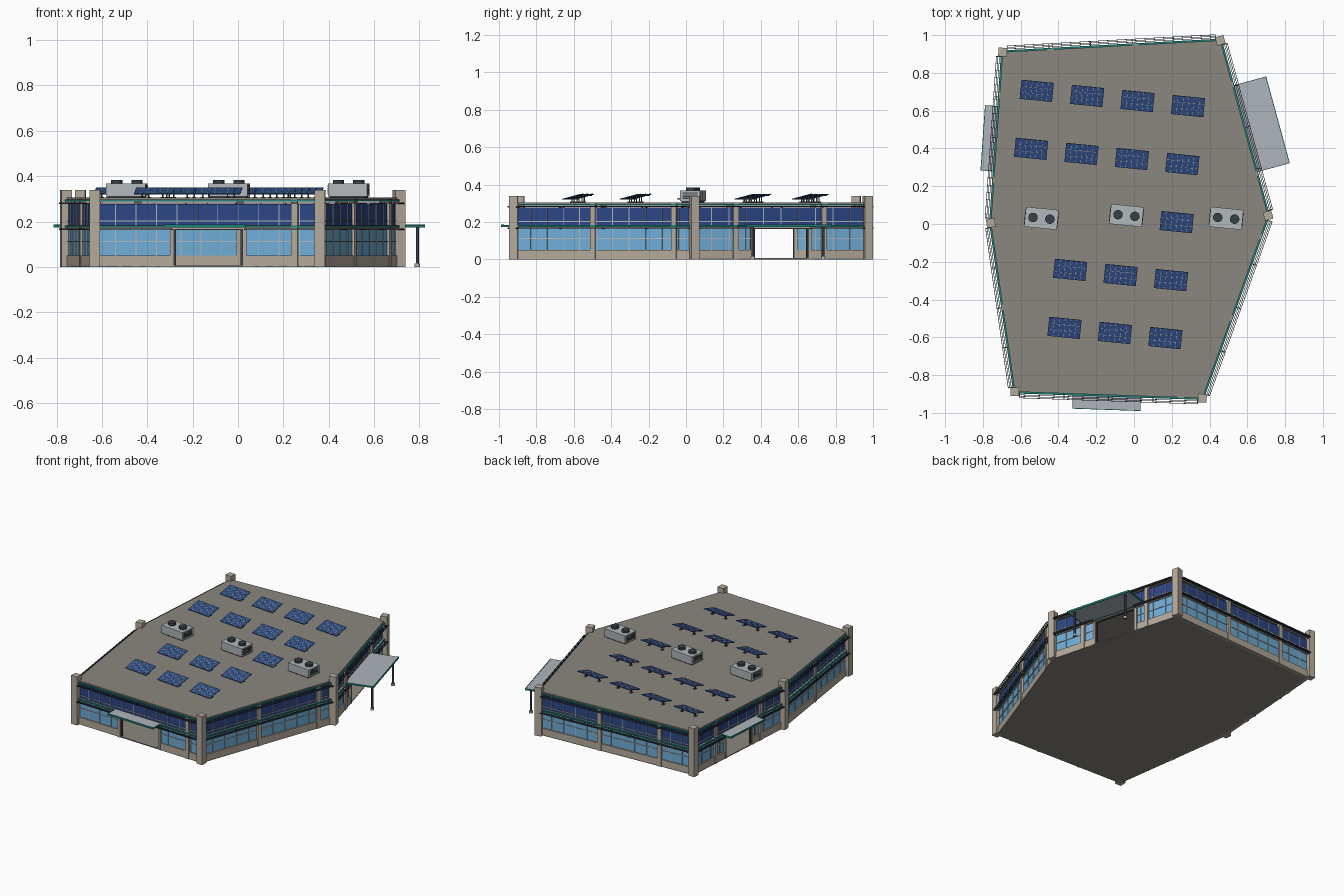
import bpy, bmesh
from math import radians
from mathutils import Matrix, Vector

cube = bpy.data.objects.get("Cube")
if cube:
    bpy.data.objects.remove(cube, do_unlink=True)


def material(name, r, g, b):
    m = bpy.data.materials.new(name)
    m.use_nodes = True
    m.diffuse_color = (r, g, b, 1)
    m.node_tree.nodes["Principled BSDF"].inputs["Base Color"].default_value = (r, g, b, 1)
    return m


STONE = material("tan stone", .46, .40, .33)
ROOF = material("roof grey", .26, .24, .21)
DARK = material("dark metal", .04, .05, .065)
TEAL = material("teal trim", .01, .22, .19)
SKY = material("sky blue glass", .16, .42, .68)
NAVY = material("navy glass", .025, .06, .24)
FRAME = material("light frame", .45, .48, .50)
CANOPY = material("canopy panel", .42, .46, .50)
SOLAR = material("solar blue", .03, .08, .24)


def finish(name, bm, mat, smooth=False):
    bmesh.ops.recalc_face_normals(bm, faces=bm.faces)
    me = bpy.data.meshes.new(name)
    bm.to_mesh(me)
    bm.free()
    me.materials.append(mat)
    ob = bpy.data.objects.new(name, me)
    bpy.context.collection.objects.link(ob)
    if smooth:
        bpy.context.view_layer.objects.active = ob
        ob.select_set(True)
        bpy.ops.object.shade_smooth_by_angle()
        ob.select_set(False)
    return ob


def add_box(bm, frame, x0, x1, y0, y1, z0, z1):
    mid = Matrix.Translation(((x0 + x1) / 2, (y0 + y1) / 2, (z0 + z1) / 2))
    size = Matrix.Diagonal((x1 - x0, y1 - y0, z1 - z0, 1))
    bmesh.ops.create_cube(bm, size=1, matrix=frame @ mid @ size)


def add_cylinder(bm, frame, x, y, z0, z1, r, sides=16):
    bmesh.ops.create_cone(bm, cap_ends=True, segments=sides, radius1=r, radius2=r, depth=z1 - z0,
                          matrix=frame @ Matrix.Translation((x, y, (z0 + z1) / 2)))


def slab(name, mat, z0, z1, ring=0):
    """Footprint polygon extruded upward, or only its rim when ring is set."""
    bm = bmesh.new()
    face = bm.faces.new([bm.verts.new((p.x, p.y, z0)) for p in CORNERS])
    if ring:
        bmesh.ops.inset_region(bm, faces=[face], thickness=ring, use_even_offset=True)
        bmesh.ops.delete(bm, geom=[face], context='FACES_ONLY')
    geo = bmesh.ops.extrude_face_region(bm, geom=bm.faces[:])["geom"]
    up = [v for v in geo if isinstance(v, bmesh.types.BMVert)]
    bmesh.ops.translate(bm, verts=up, vec=(0, 0, z1 - z0))
    return finish(name, bm, mat)


# Footprint, counterclockwise from the front corner on the -x side
CORNERS = [Vector(p) for p in ((-.631, -.888), (.362, -.922), (.71, .045),
                               (.457, .972), (-.695, .91), (-.758, .005))]
NAMES = ("front", "right_front", "right_back", "back", "left_back", "left_front")
PILASTERS = ((.88,), (.45, .91), (.23, .72), (.45, .9), (.23, .68), (.45,))
# Per entry: opening start and end, canopy start and end, canopy depth
ENTRIES = {"front": (.34, .66, .31, .665, .075),
           "right_back": (.32, .64, .24, .71, .18),
           "left_back": (.32, .60, .29, .63, .07)}

# Floor, roof and parapet
slab("floor_slab", ROOF, 0, .006)
slab("roof_slab", ROOF, .293, .305)
slab("parapet", STONE, .275, .336, .022)
slab("parapet_cap", DARK, .336, .345, .029)


def facade(name, a, b, pilasters):
    d = (b - a).normalized()
    length = (b - a).length
    # Local x runs along the wall, local y points outward
    frame = Matrix(((d.x, d.y, 0, a.x), (d.y, -d.x, 0, a.y), (0, 0, 1, 0), (0, 0, 0, 1)))
    entry = ENTRIES.get(name)
    full = [(0, length)]
    lower = [(0, entry[0]), (entry[1], length)] if entry else full
    parts = {}

    def put(part, mat, *dims):
        bm = parts.setdefault(part, (bmesh.new(), mat))[0]
        add_box(bm, frame, *dims)

    # Solid bands and glazing strips
    for s0, s1 in lower:
        put("plinth", STONE, s0, s1, -.02, 0, 0, .05)
        put("lower_glass", SKY, s0, s1, -.014, -.008, .05, .17)
        put("lower_frames", FRAME, s0, s1, -.016, -.004, .109, .113)
    put("spandrel", STONE, 0, length, -.02, 0, .168, .184)
    put("upper_glass", NAVY, 0, length, -.014, -.008, .184, .277)
    put("upper_frames", FRAME, 0, length, -.016, -.004, .2, .204)

    # Vertical mullions
    n = round(length / .092)
    for i in range(1, n):
        s = length * i / n
        put("upper_frames", FRAME, s - .002, s + .002, -.016, -.004, .184, .277)
        if any(s0 < s < s1 for s0, s1 in lower):
            put("lower_frames", FRAME, s - .002, s + .002, -.016, -.004, .05, .17)

    # Pilasters between bays
    for s in pilasters:
        put("pilasters", STONE, s - .015, s + .015, -.022, .004, 0, .3)

    # Teal strips with slatted sunshades
    for z, spans in ((.29, full), (.176, lower)):
        put("trim", TEAL, .02, length - .02, 0, .009, z - .002, z + .007)
        for s0, s1 in spans:
            s0, s1 = max(s0, .025), min(s1, length - .025)
            for y in (.014, .022, .030):
                put("sunshade", DARK, s0, s1, y, y + .003, z - .011, z - .006)
            count = max(1, round((s1 - s0) / .22))
            for i in range(count + 1):
                s = s0 + (s1 - s0) * i / count
                put("sunshade", DARK, s - .002, s + .002, 0, .033, z - .013, z - .009)

    # Entry frame, canopy and its posts
    if entry:
        o0, o1, c0, c1, depth = entry
        for s in (o0, o1):
            put("entry_jambs", STONE, s - .009, s + .009, -.024, .004, 0, .17)
        put("door_frame", DARK, o0, o1, -.016, -.006, .162, .168)
        for s in (o0 + .013, o1 - .013):
            put("door_frame", DARK, s - .004, s + .004, -.016, -.006, 0, .165)
        put("canopy", CANOPY, c0, c1, 0, depth, .175, .184)
        put("canopy_edge", TEAL, c0 - .003, c1 + .003, depth, depth + .004, .173, .186)
        for s in (c0, c1):
            put("canopy_edge", TEAL, s - .003, s + .003, 0, depth, .173, .1835)
        if depth > .1:
            posts, feet = bmesh.new(), bmesh.new()
            for s in (c0 + .04, c1 - .04):
                add_cylinder(posts, frame, s, depth - .02, 0, .175, .007)
                add_cylinder(feet, frame, s, depth - .02, 0, .014, .012)
            finish(name + "_canopy_posts", posts, DARK, True)
            finish(name + "_canopy_feet", feet, FRAME, True)

    for part, (bm, mat) in parts.items():
        finish(name + "_" + part, bm, mat)


for i, name in enumerate(NAMES):
    facade(name, CORNERS[i], CORNERS[(i + 1) % len(CORNERS)], PILASTERS[i])

# Corner columns turned to face outward between their two walls
bm = bmesh.new()
for i, c in enumerate(CORNERS):
    before = (c - CORNERS[i - 1]).normalized()
    after = (CORNERS[(i + 1) % len(CORNERS)] - c).normalized()
    d = before if i in (1, 3) else after
    frame = Matrix(((d.x, -d.y, 0, c.x), (d.y, d.x, 0, c.y), (0, 0, 1, 0), (0, 0, 0, 1)))
    add_box(bm, frame, -.023, .023, -.023, .023, 0, .339)
finish("corner_columns", bm, STONE)


def roof_frame(x, y, z, tilt=0):
    return (Matrix.Translation((x, y, z)) @ Matrix.Rotation(radians(-5.7), 4, 'Z')
            @ Matrix.Rotation(radians(tilt), 4, 'X'))


# Rows of tilted solar panels on legs
panels, lines, legs = bmesh.new(), bmesh.new(), bmesh.new()
for row, columns in enumerate((range(4), range(4), (3,), range(1, 4), range(1, 4))):
    for col in columns:
        x = -.515 + .267 * col - .03 * row
        y = .705 - .027 * col - .307 * row
        f = roof_frame(x, y, .335, 15)
        add_box(panels, f, -.086, .086, -.052, .052, -.002, .002)
        add_box(legs, f, -.08, .08, -.04, -.034, -.006, -.002)
        add_box(legs, f, -.08, .08, .034, .04, -.006, -.002)
        for i in range(1, 6):
            u = -.086 + .172 * i / 6
            add_box(lines, f, u - .0007, u + .0007, -.052, .052, .002, .0026)
        for v in (-.017, .017):
            add_box(lines, f, -.086, .086, v - .0007, v + .0007, .002, .0026)
        flat = roof_frame(x, y, 0)
        for u in (-.055, .055):
            add_box(legs, flat, u - .003, u + .003, -.003, .003, .304, .334)
            add_box(legs, flat, u - .008, u + .008, -.01, .01, .304, .308)
finish("solar_panels", panels, SOLAR)
finish("solar_grid_lines", lines, FRAME)
finish("solar_legs", legs, DARK)

# Rooftop cooling units with twin fans and side grilles
body, fans, grilles = bmesh.new(), bmesh.new(), bmesh.new()
for x, y in ((-.49, .03), (-.04, .045), (.488, .03)):
    f = roof_frame(x, y, 0)
    add_box(body, f, -.087, .087, -.053, .053, .311, .367)
    add_box(grilles, f, -.08, .08, -.046, .046, .304, .312)
    for u in (-.045, .045):
        add_cylinder(fans, f, u, 0, .366, .383, .025, 24)
    for side in (-1, 1):
        for i in range(4):
            z = .322 + .01 * i
            add_box(grilles, f, .087 * side - .002, .087 * side + .002, -.04, .04, z, z + .006)
finish("cooling_units", body, FRAME)
finish("cooling_fans", fans, DARK, True)
finish("cooling_grilles", grilles, DARK)
